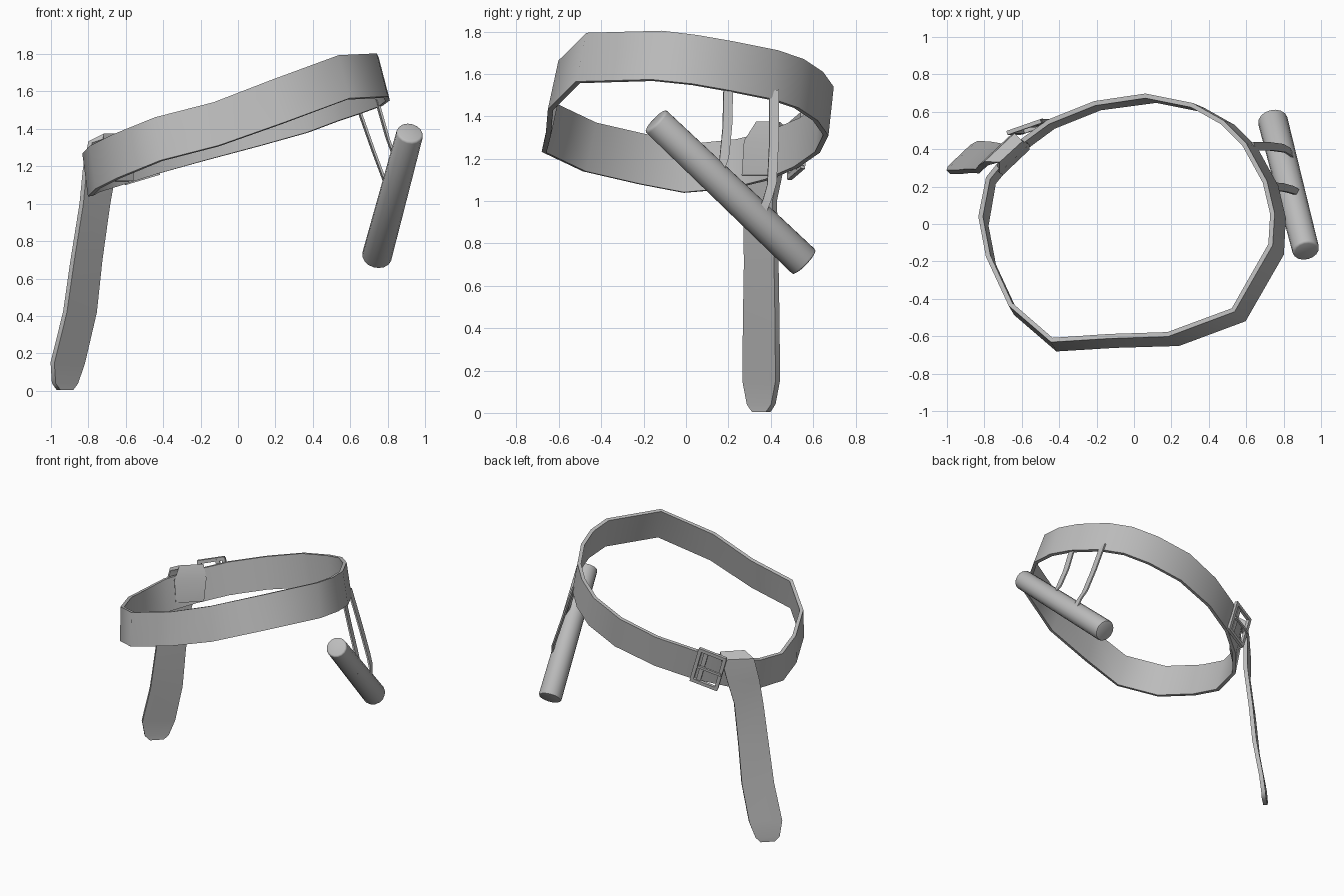
import bpy, bmesh, math
from mathutils import Vector, Matrix

cube = bpy.data.objects.get("Cube")
if cube:
    bpy.data.objects.remove(cube, do_unlink=True)

grey = bpy.data.materials.new("plain_grey")
grey.use_nodes = True
grey.diffuse_color = (0.5, 0.5, 0.5, 1)
grey.node_tree.nodes["Principled BSDF"].inputs["Base Color"].default_value = (0.5, 0.5, 0.5, 1)


def add_object(name, bm, angle=50, thickness=0):
    mesh = bpy.data.meshes.new(name)
    bmesh.ops.recalc_face_normals(bm, faces=bm.faces)
    bm.to_mesh(mesh)
    bm.free()
    mesh.materials.append(grey)
    ob = bpy.data.objects.new(name, mesh)
    bpy.context.collection.objects.link(ob)
    bpy.ops.object.select_all(action='DESELECT')
    ob.select_set(True)
    bpy.context.view_layer.objects.active = ob
    if thickness:
        mod = ob.modifiers.new("leather", 'SOLIDIFY')
        mod.thickness = thickness
        mod.offset = 0
        bpy.ops.object.modifier_apply(modifier=mod.name)
    bpy.ops.object.shade_smooth_by_angle(angle=math.radians(angle))
    return ob


def ribbon(name, pairs, thickness, closed=False):
    """Thin band through pairs of edge points."""
    bm = bmesh.new()
    rows = [[bm.verts.new(p) for p in pair] for pair in pairs]
    if closed:
        rows.append(rows[0])
    for (a, b), (c, d) in zip(rows, rows[1:]):
        bm.faces.new((a, c, d, b))
    return add_object(name, bm, 50, thickness)


# Waist belt: lower edge x, y, z; the upper edge leans with the tilted loop
belt_edge = [
    (-.79, -.01, 1.04), (-.75, -.22, 1.08), (-.63, -.48, 1.14), (-.41, -.67, 1.23),
    (-.1, -.65, 1.31), (.24, -.64, 1.43), (.59, -.51, 1.56), (.79, -.16, 1.57),
    (.80, .03, 1.55), (.76, .2, 1.52), (.65, .4, 1.48), (.53, .52, 1.44),
    (.37, .61, 1.38), (.12, .66, 1.31), (-.18, .62, 1.23), (-.43, .52, 1.16),
    (-.62, .38, 1.10), (-.75, .22, 1.06)]
pairs = []
for p in belt_edge:
    low = Vector(p)
    lean = Vector((-.06 if p[0] > 0 else -.03, .05 if p[1] < 0 else .025, .23))
    pairs.append((low, low + lean))
ribbon("waist_belt", pairs, .025, closed=True)

# Loose belt end: folded over the belt, then hanging down to a rounded tip
tail = [
    (-.64, .34, 1.12, .07), (-.65, .36, 1.28, .08), (-.66, .39, 1.36, .06),
    (-.71, .40, 1.33, .08), (-.74, .38, 1.18, .08), (-.765, .35, 1.0, .072),
    (-.81, .355, .7, .075), (-.845, .355, .42, .08), (-.91, .355, .15, .082),
    (-.925, .355, .04, .06), (-.925, .355, .005, .035)]
side = Vector((1, .95, 0))
ribbon("hanging_belt_end",
       [(Vector(t[:3]) - side * t[3], Vector(t[:3]) + side * t[3]) for t in tail], .03)

# Buckle: frame, centre bar, prong and a keeper plate, in a local frame
along = Vector((.2, .07, .06)).normalized()
up = Vector((-.07, 0, .25))
up = (up - along * up.dot(along)).normalized()
out = up.cross(along)
frame = Matrix((along, up, out)).transposed().to_4x4()
frame.translation = (-.545, .505, 1.26)


def box(name, centre, size):
    bm = bmesh.new()
    bmesh.ops.create_cube(bm, size=1)
    bmesh.ops.scale(bm, vec=size, verts=bm.verts)
    bmesh.ops.translate(bm, vec=centre, verts=bm.verts)
    bmesh.ops.transform(bm, matrix=frame, verts=bm.verts)
    return add_object(name, bm, 30)


if out.y < 0:
    frame = frame @ Matrix.Scale(-1, 4, (0, 0, 1))
for s, word in ((-1, "lower"), (1, "upper")):
    box("buckle_" + word + "_bar", (0, s * .125, .015), (.2, .025, .022))
for s, word in ((-1, "outer"), (1, "inner")):
    box("buckle_" + word + "_bar", (s * .09, 0, .015), (.025, .25, .022))
box("buckle_prong", (-.01, 0, .03), (.17, .018, .014))
box("buckle_keeper", (.045, 0, .01), (.03, .25, .014))

# Tubular case hanging beside the belt
top_end, low_end = Vector((.92, -.145, 1.38)), Vector((.74, .56, .71))
axis = low_end - top_end
bm = bmesh.new()
bmesh.ops.create_cone(bm, cap_ends=True, segments=16, radius1=.072, radius2=.08,
                      depth=axis.length)
caps = [e for e in bm.edges if any(len(f.verts) > 4 for f in e.link_faces)]
bmesh.ops.bevel(bm, geom=caps, offset=.012, segments=2, affect='EDGES', profile=.5)
turn = axis.to_track_quat('Z', 'Y').to_matrix().to_4x4()
bmesh.ops.transform(bm, matrix=Matrix.Translation((top_end + low_end) / 2) @ turn,
                    verts=bm.verts)
add_object("tube_case", bm, 45)

# Two narrow hanger straps from the belt to the tube
hangers = {
    "front_hanger_strap": [(.74, .2, 1.56), (.80, .195, 1.35), (.855, .18, 1.2),
                           (.895, .155, 1.13), (.90, .14, 1.08)],
    "rear_hanger_strap": [(.64, .415, 1.52), (.725, .415, 1.28), (.80, .405, 1.08),
                          (.835, .385, 1.01), (.85, .36, .95)]}
for name, path in hangers.items():
    half = Vector((-.006, .022, .004))
    ribbon(name, [(Vector(p) - half, Vector(p) + half) for p in path], .012)
